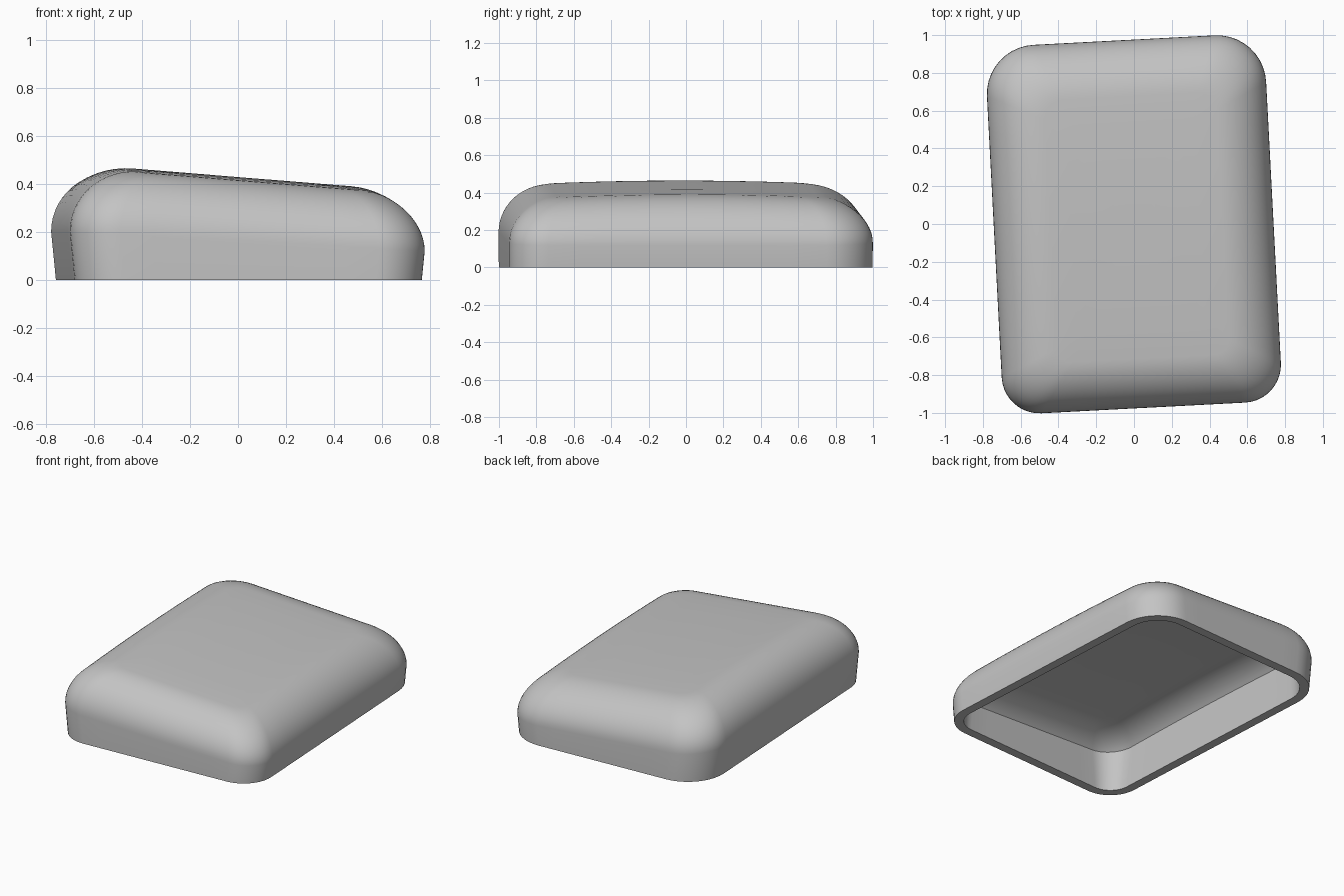
import bpy, bmesh
from math import sin, cos, pi, radians
from mathutils import Matrix, Vector

cube = bpy.data.objects.get("Cube")
if cube:
    bpy.data.objects.remove(cube)

LEFT, RIGHT, FRONT, BACK = -0.742, 0.738, -0.975, 0.975
WALL, DROP = 0.06, 0.083
ARC, SIDE, FILLET = 10, 8, 14


def crown(x, y):
    """Height of the sloping, slightly domed top."""
    return 0.428 - 0.081 * x - 0.03 * y * y


def shoulder(x):
    """Height where the side walls start to round over."""
    return 0.16 - 0.055 * x


def outline(x0, x1, y0, y1, front_r, back_r):
    """Rounded rectangle with evenly divided straight sides."""
    corners = [(x1, y0, -1, 1, front_r, -pi / 2), (x1, y1, -1, -1, back_r, 0),
               (x0, y1, 1, -1, back_r, pi / 2), (x0, y0, 1, 1, front_r, pi)]
    arcs = []
    for cx, cy, sx, sy, r, start in corners:
        centre = Vector((cx + sx * r, cy + sy * r))
        arcs.append([centre + r * Vector((cos(start + pi / 2 * i / ARC),
                                          sin(start + pi / 2 * i / ARC)))
                     for i in range(ARC + 1)])
    points = []
    for i, arc in enumerate(arcs):
        points += arc
        following = arcs[(i + 1) % 4][0]
        points += [arc[-1].lerp(following, k / SIDE) for k in range(1, SIDE)]
    return points


def base_ring(inset):
    pts = outline(LEFT + 0.02 + inset, RIGHT - 0.012 - inset,
                  FRONT + inset, BACK - inset, 0.2 - inset, 0.26 - inset)
    return [(p.x, p.y, 0) for p in pts]


def fillet_ring(t, drop=0):
    k = 1 - cos(t)
    pts = outline(LEFT + 0.3 * k, RIGHT - 0.27 * k, FRONT + 0.26 * k, BACK - 0.3 * k,
                  0.2 - 0.12 * k, 0.26 - 0.16 * k)
    return [(p.x, p.y, shoulder(p.x) + (crown(p.x, p.y) - shoulder(p.x)) * sin(t) - drop)
            for p in pts]


def top_ring(scale, drop=0):
    return [(x * scale, y * scale, crown(x * scale, y * scale) - drop)
            for x, y, z in fillet_ring(pi / 2)]


# Hollow shell: ceiling, inner wall, rim, outer wall, rounded shoulder, top
inner_start = 0.666
rings = [top_ring(s, DROP) for s in (0.25, 0.5, 0.75)]
rings += [fillet_ring(inner_start + (pi / 2 - inner_start) * i / FILLET, DROP)
          for i in range(FILLET, -1, -1)]
rings += [base_ring(WALL), base_ring(0)]
rings += [fillet_ring(pi / 2 * i / FILLET) for i in range(FILLET + 1)]
rings += [top_ring(s) for s in (0.75, 0.5, 0.25)]

bm = bmesh.new()
loops = [[bm.verts.new(co) for co in ring] for ring in rings]
for a, b in zip(loops, loops[1:]):
    for i in range(len(a)):
        j = (i + 1) % len(a)
        bm.faces.new((a[i], a[j], b[j], b[i]))
bm.faces.new(loops[0])
bm.faces.new(loops[-1])
bmesh.ops.recalc_face_normals(bm, faces=bm.faces)
bm.transform(Matrix.Rotation(radians(3), 4, 'Z'))

mesh = bpy.data.meshes.new("rounded_cover")
bm.to_mesh(mesh)
bm.free()
cover = bpy.data.objects.new("rounded_cover", mesh)
bpy.context.collection.objects.link(cover)

# Plain grey finish
grey = bpy.data.materials.new("light_grey")
grey.use_nodes = True
colour = (0.55, 0.55, 0.55, 1)
grey.diffuse_color = colour
for node in grey.node_tree.nodes:
    if node.type == 'BSDF_PRINCIPLED':
        node.inputs["Base Color"].default_value = colour
mesh.materials.append(grey)

bpy.ops.object.select_all(action='DESELECT')
cover.select_set(True)
bpy.context.view_layer.objects.active = cover
bpy.ops.object.shade_smooth_by_angle(angle=radians(28))
